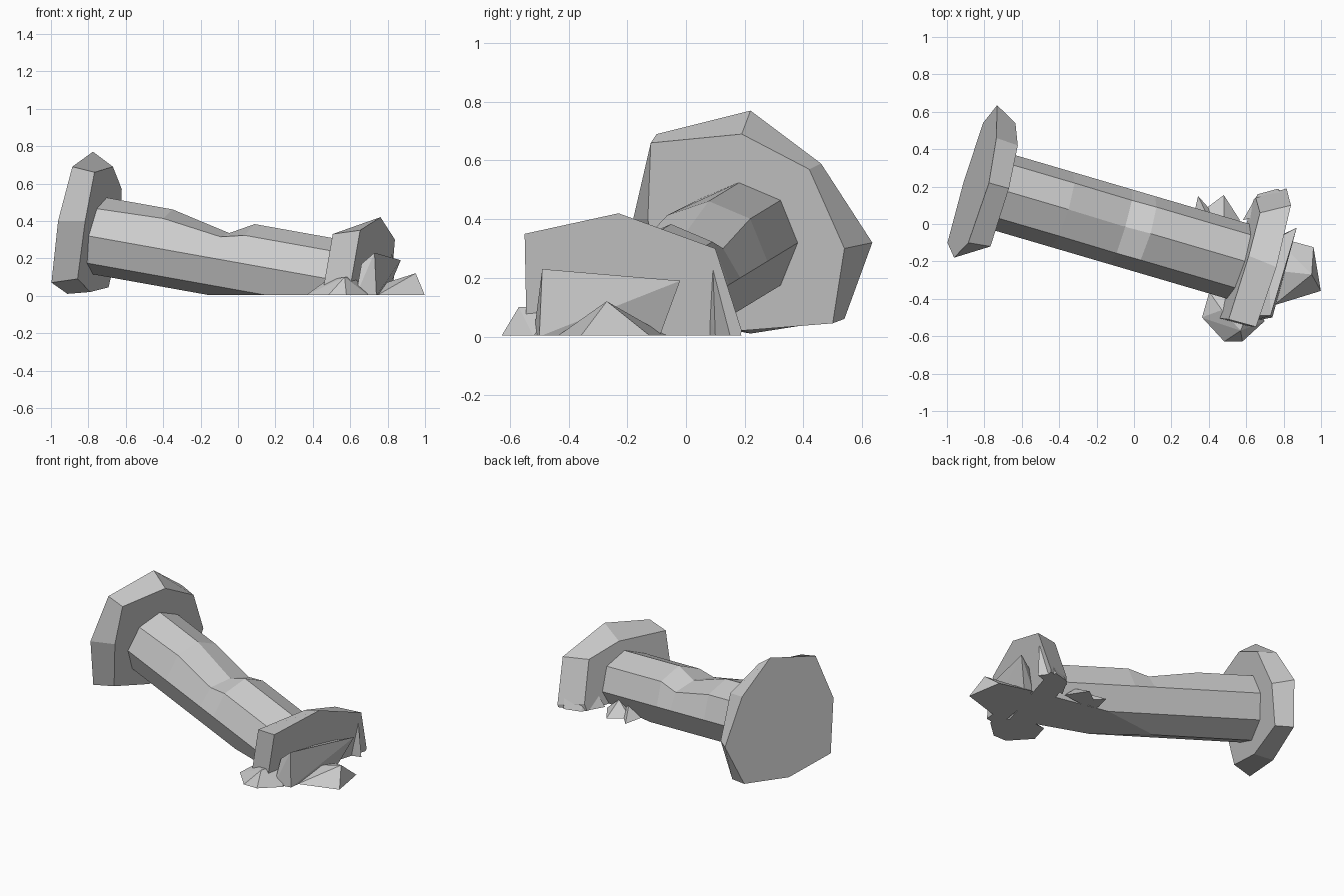
import bpy, bmesh
from math import sin, cos, pi
from mathutils import Vector

if "Cube" in bpy.data.objects:
    bpy.data.objects.remove(bpy.data.objects["Cube"])


def finish(name, bm):
    """Cut the part off at ground level, cap it and make the object."""
    bmesh.ops.recalc_face_normals(bm, faces=bm.faces[:])
    geom = bm.verts[:] + bm.edges[:] + bm.faces[:]
    cut = bmesh.ops.bisect_plane(bm, geom=geom, plane_co=(0, 0, 0.003),
                                 plane_no=(0, 0, 1), clear_inner=True)
    edges = [e for e in cut["geom_cut"] if isinstance(e, bmesh.types.BMEdge)]
    if edges:
        bmesh.ops.holes_fill(bm, edges=edges, sides=0)
    bmesh.ops.recalc_face_normals(bm, faces=bm.faces[:])
    mesh = bpy.data.meshes.new(name)
    bm.to_mesh(mesh)
    bm.free()
    bpy.context.collection.objects.link(bpy.data.objects.new(name, mesh))


def on_plane(x0, y, z):
    """Point on a plane square to the tilted column axis."""
    return Vector((x0 + 0.30 * y + 0.18 * z, y, z))


def loft(name, rings):
    bm = bmesh.new()
    loops = [[bm.verts.new(p) for p in ring] for ring in rings]
    n = len(loops[0])
    for a, b in zip(loops, loops[1:]):
        for i in range(n):
            j = (i + 1) % n
            bm.faces.new((a[i], a[j], b[j], b[i]))
    bm.faces.new(loops[0])
    bm.faces.new(loops[-1])
    finish(name, bm)


def rock(name, points):
    bm = bmesh.new()
    for p in points:
        bm.verts.new(p)
    res = bmesh.ops.convex_hull(bm, input=bm.verts[:])
    junk = [v for v in bm.verts if not v.link_faces]
    bmesh.ops.delete(bm, geom=junk, context='VERTS')
    bmesh.ops.dissolve_limit(bm, angle_limit=0.02, verts=bm.verts[:], edges=bm.edges[:])
    finish(name, bm)


# Octagonal shaft, chipped on top near the middle
start, end = Vector((-0.77, 0.19, 0.325)), Vector((0.60, -0.212, 0.08))
chips = {0.51: {1: -0.045, 2: -0.07, 3: -0.03}, 0.28: {3: 0.012}}
rings = []
for t in (0, 0.28, 0.51, 0.60, 1):
    c = start.lerp(end, t)
    ring = []
    for k in range(8):
        a = k * pi / 4
        dy, dz = 0.2 * cos(a), 0.205 * sin(a)
        dz += chips.get(t, {}).get(k, 0)
        ring.append(c + on_plane(0, dy, dz))
    rings.append(ring)
loft("column_shaft", rings)

# Raised end slab, wider on its outer face
outer = [(-0.10, 0.69), (0.22, 0.77), (0.46, 0.59), (0.635, 0.32),
         (0.54, 0.06), (0.22, 0.01), (-0.10, 0.07), (-0.18, 0.40)]
inner = [(-0.12, 0.66), (0.19, 0.69), (0.42, 0.57), (0.54, 0.30),
         (0.50, 0.045), (0.19, 0.02), (-0.08, 0.09), (-0.13, 0.40)]
loft("raised_end_slab", [[on_plane(-0.98, *p) for p in outer],
                         [on_plane(-0.85, *p) for p in inner]])

# Sunken end slab, buried below the ground
inner = [(-0.51, 0.33), (-0.17, 0.36), (0.06, 0.31), (0.14, 0.05), (0.10, -0.15), (-0.50, -0.15)]
outer = [(-0.55, 0.35), (-0.23, 0.42), (0.10, 0.30), (0.19, 0.02), (0.15, -0.15), (-0.54, -0.15)]
loft("sunken_end_slab", [[on_plane(0.60, *p) for p in inner],
                         [on_plane(0.755, *p) for p in outer]])

# Broken stones around the sunken end
rock("leaning_stone", [(0.66, -0.49, 0.17), (0.73, -0.49, 0.23), (0.79, -0.23, 0.19),
                       (0.87, -0.02, 0.19), (0.79, -0.09, 0), (0.74, -0.50, 0),
                       (0.63, -0.52, 0), (0.70, -0.1, 0), (0.72, -0.1, 0.15)])
rock("outer_shard", [(0.95, -0.27, 0.12), (1.0, -0.36, 0), (0.96, -0.12, 0),
                     (0.74, -0.06, 0), (0.74, -0.44, 0), (0.76, -0.25, 0.06)])
rock("front_stone", [(0.40, -0.36, 0), (0.36, -0.50, 0), (0.48, -0.63, 0),
                     (0.58, -0.63, 0), (0.70, -0.52, 0), (0.47, -0.46, 0.08),
                     (0.57, -0.57, 0.10), (0.62, -0.45, 0.1), (0.60, -0.35, 0)])
rock("back_shard_left", [(0.34, 0.155, 0), (0.31, 0.02, 0), (0.46, 0.02, 0),
                         (0.40, 0.03, 0.07)])
rock("back_shard_right", [(0.48, 0.16, 0), (0.36, 0.07, 0), (0.57, 0.02, 0),
                          (0.38, 0, 0), (0.48, 0.02, 0.08)])
rock("back_edge_stone", [(0.66, 0.16, 0), (0.77, 0.19, 0), (0.84, 0.10, 0.0),
                         (0.82, 0.09, 0.28), (0.58, 0.02, 0), (0.70, 0.05, 0.2)])
